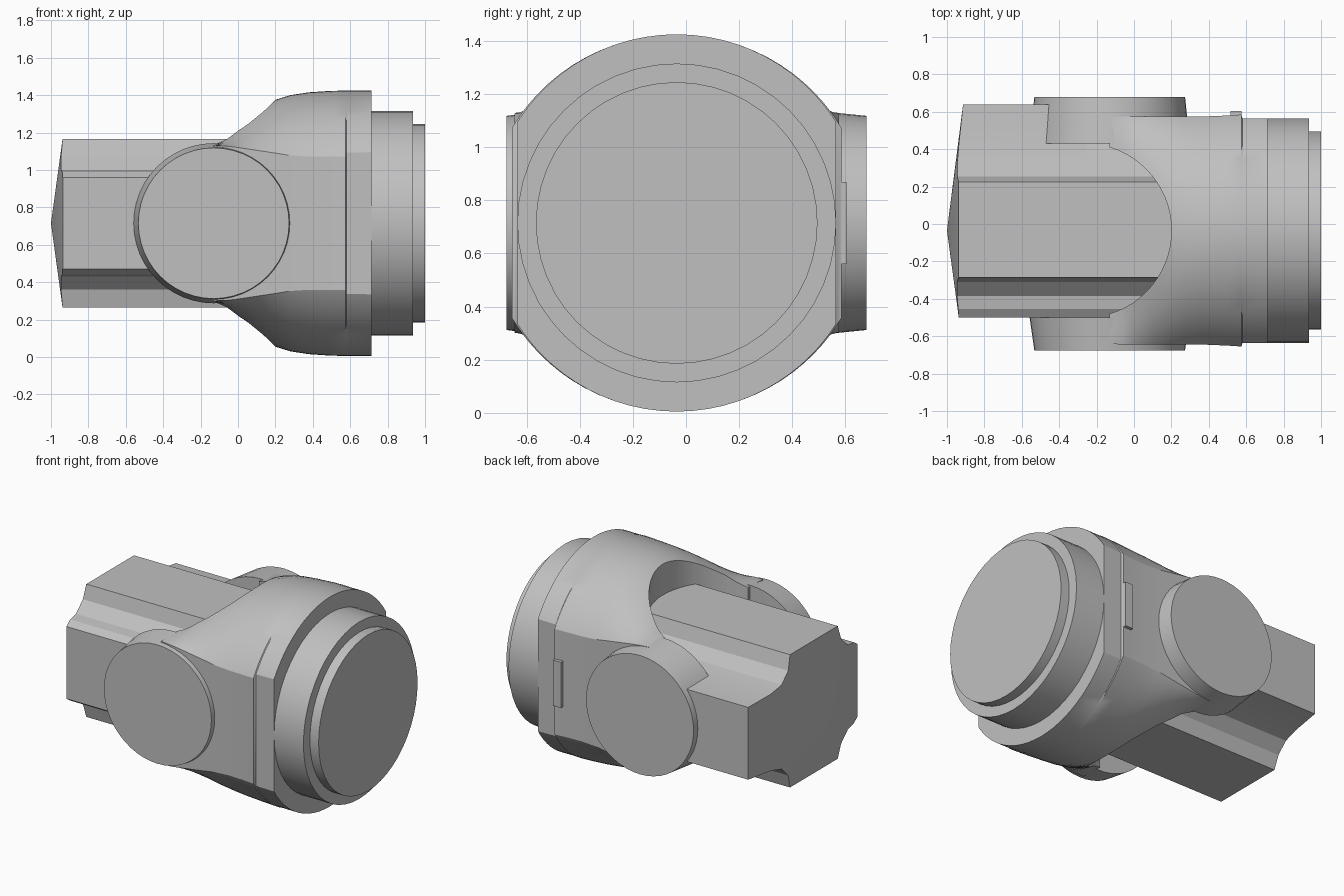
import bpy, bmesh, math
from mathutils import Matrix, Vector

old = bpy.data.objects.get("Cube")
if old:
    bpy.data.objects.remove(old, do_unlink=True)

CY, CZ = -0.035, 0.715          # main axis, running along x

grey = bpy.data.materials.new("plain grey")
grey.use_nodes = True
COLOR = (0.53, 0.53, 0.53, 1)
grey.diffuse_color = COLOR
grey.node_tree.nodes["Principled BSDF"].inputs["Base Color"].default_value = COLOR


def finish(name, bm, angle=30):
    """Turn a bmesh into a named, shaded object."""
    bmesh.ops.recalc_face_normals(bm, faces=bm.faces)
    mesh = bpy.data.meshes.new(name)
    bm.to_mesh(mesh)
    bm.free()
    mesh.materials.append(grey)
    obj = bpy.data.objects.new(name, mesh)
    bpy.context.collection.objects.link(obj)
    smooth(obj, angle)
    return obj


def smooth(obj, angle):
    bpy.ops.object.select_all(action='DESELECT')
    obj.select_set(True)
    bpy.context.view_layer.objects.active = obj
    bpy.ops.object.shade_smooth_by_angle(angle=math.radians(angle))


def loft(name, rings, angle=30, tip=None):
    """Skin equal rings of points; cap the ends, the first with an optional tip."""
    bm = bmesh.new()
    rows = [[bm.verts.new(p) for p in ring] for ring in rings]
    n = len(rows[0])
    for a, b in zip(rows, rows[1:]):
        for i in range(n):
            j = (i + 1) % n
            bm.faces.new((a[i], a[j], b[j], b[i]))
    if tip:
        t = bm.verts.new(tip)
        for i in range(n):
            bm.faces.new((t, rows[0][i], rows[0][(i + 1) % n]))
    else:
        bm.faces.new(rows[0])
    bm.faces.new(rows[-1])
    return finish(name, bm, angle)


def disc(name, start, end, r1, r2, segments=48):
    """Straight or tapered round part between two points."""
    start, end = Vector(start), Vector(end)
    axis = end - start
    rot = axis.to_track_quat('Z', 'Y').to_matrix().to_4x4()
    bm = bmesh.new()
    bmesh.ops.create_cone(bm, cap_ends=True, segments=segments, radius1=r1,
                          radius2=r2, depth=axis.length,
                          matrix=Matrix.Translation((start + end) / 2) @ rot)
    return finish(name, bm)


# Yoke body: round at the collar, blending to flat-sided fork arms
def yoke_ring(x, height, edge, width, steps=32):
    drop = (height ** 2 - edge ** 2) / width ** 2
    top = []
    for i in range(steps + 1):
        y = -width * math.cos(math.pi * i / steps)
        top.append((y, math.sqrt(height ** 2 - drop * y * y)))
    outline = top + [(y, -z) for y, z in reversed(top)]
    return [(x, CY + y, CZ + z) for y, z in outline]


stations = [  # x, crown height, edge height, half width
    (-0.13, 0.425, 0.415, 0.605), (-0.06, 0.48, 0.412, 0.61),
    (0.0, 0.545, 0.405, 0.61), (0.1, 0.61, 0.39, 0.61),
    (0.2, 0.66, 0.375, 0.61), (0.28, 0.685, 0.362, 0.61),
    (0.38, 0.7, 0.356, 0.61), (0.5, 0.708, 0.356, 0.615),
    (0.575, 0.709, 0.358, 0.62), (0.58, 0.709, 0.378, 0.6),
    (0.715, 0.71, 0.38, 0.6)]
yoke = loft("yoke_body", [yoke_ring(*s) for s in stations])

# Round-ended slot between the fork arms
slot_end = [(-0.265 + 0.465 * math.cos(a), CY + 0.465 * math.sin(a))
            for a in (math.pi * (i / 32 - 0.5) for i in range(33))]
slot = [(-1.2, CY - 0.465)] + slot_end + [(-1.2, CY + 0.465)]
cutter = loft("slot_cutter", [[(x, y, z) for x, y in slot] for z in (-0.5, 2)])
cutter.hide_render = True
cut = yoke.modifiers.new("slot", 'BOOLEAN')
cut.operation = 'DIFFERENCE'
cut.solver = 'EXACT'
cut.object = cutter
bpy.context.view_layer.objects.active = yoke
bpy.ops.object.modifier_apply(modifier=cut.name)
bpy.data.objects.remove(cutter, do_unlink=True)
smooth(yoke, 30)

# Tapered pivot bosses on both fork arms
for name, inner, outer in (("front_boss", -0.5, -0.675), ("back_boss", 0.43, 0.68)):
    disc(name, (-0.13, inner, CZ), (-0.13, outer, CZ), 0.428, 0.403)

# Stepped collar at the round end
disc("collar_step", (0.7, CY, CZ), (0.935, CY, CZ), 0.6, 0.6)
disc("collar_end", (0.92, CY, CZ), (1.0, CY, CZ), 0.53, 0.53)

# Small raised tab on the back flat
bm = bmesh.new()
bmesh.ops.create_cube(bm, size=1, matrix=Matrix.Translation((0.545, 0.585, CZ))
                      @ Matrix.Diagonal((0.06, 0.04, 0.31, 1)))
finish("back_tab", bm)

# Cross-shaped bar: upper half of its section, mirrored for the lower half
half = [(-0.5, 0.245), (-0.455, 0.275), (-0.385, 0.285), (-0.31, 0.355),
        (-0.285, 0.45), (0.225, 0.45), (0.255, 0.355), (0.325, 0.285),
        (0.43, 0.26), (0.64, 0.245)]
section = half + [(y, -z) for y, z in reversed(half)]


def bar_ring(x, limit=1):
    return [(x, min(y, limit), CZ + z) for y, z in section]


domed = [(-1 + 0.12 * math.hypot(y - CY, z - CZ), y, z) for _, y, z in bar_ring(0)]
loft("bar", [domed, bar_ring(-0.25)], 15, tip=(-1, CY, CZ))

# Narrower run of the bar inside the fork
core = half[:-1] + [(y, -z) for y, z in reversed(half[:-1])]
loft("bar_inner", [[(x, y, CZ + z) for y, z in core] for x in (-0.3, 0.3)], 15)
